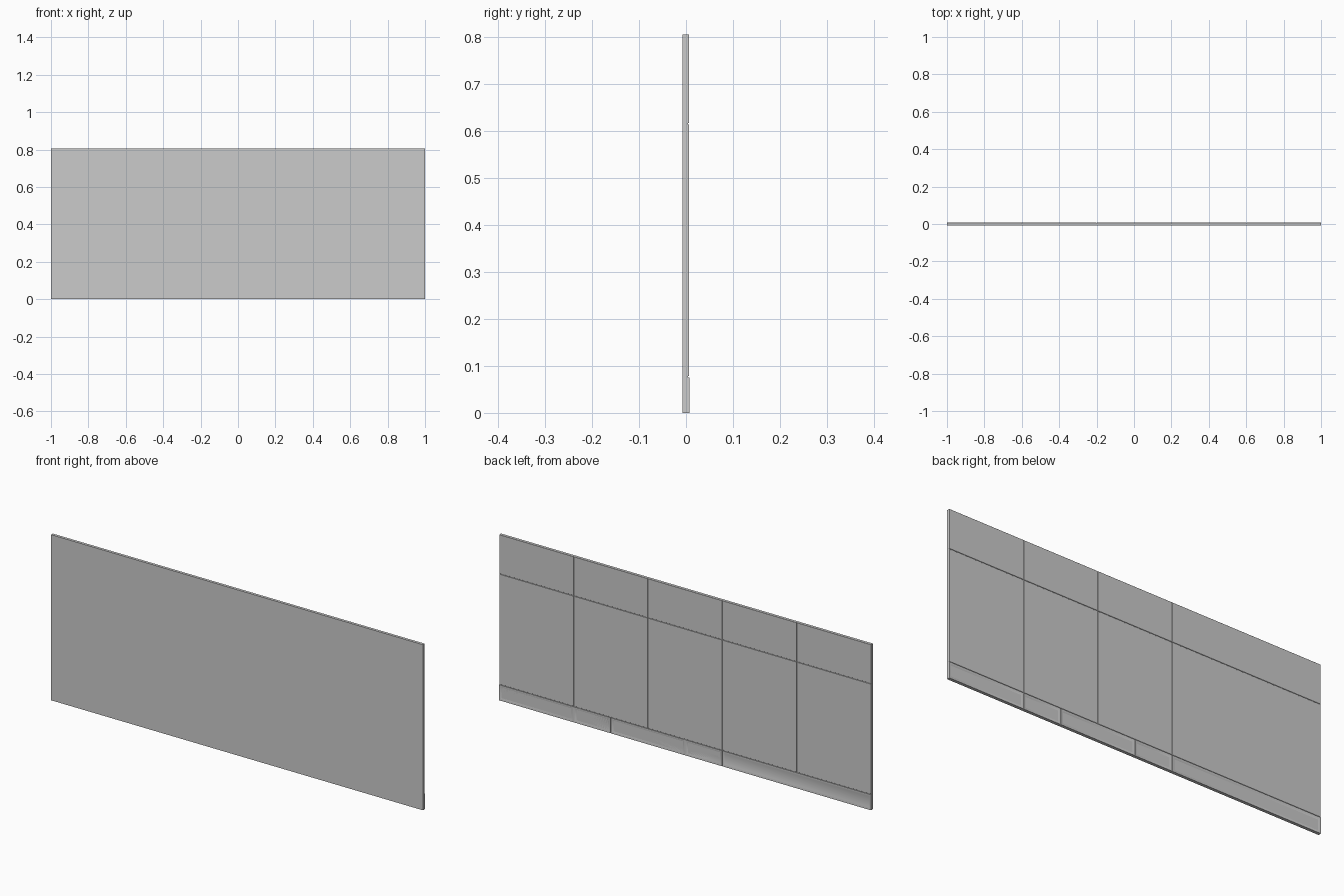
import bpy, bmesh

if "Cube" in bpy.data.objects:
    bpy.data.objects.remove(bpy.data.objects["Cube"])

W, H = 1.0, 0.805          # half width, height
FRONT, MID, BACK = -0.0075, 0.0045, 0.0068
GAP = 0.0015               # half of a seam


def finish(bm, name):
    bmesh.ops.recalc_face_normals(bm, faces=bm.faces)
    mesh = bpy.data.meshes.new(name)
    bm.to_mesh(mesh)
    bm.free()
    ob = bpy.data.objects.new(name, mesh)
    bpy.context.collection.objects.link(ob)
    return ob


def block(name, x0, x1, y0, y1, z0, z1, bevel=0.0, tray=0.0):
    """Box; optionally bevelled, or with its back face dished into a tray."""
    bm = bmesh.new()
    bmesh.ops.create_cube(bm, size=1)
    for v in bm.verts:
        v.co.x = x0 if v.co.x < 0 else x1
        v.co.y = y0 if v.co.y < 0 else y1
        v.co.z = z0 if v.co.z < 0 else z1
    bm.normal_update()
    back = max(bm.faces, key=lambda f: f.calc_center_median().y)
    if tray:
        bmesh.ops.inset_region(bm, faces=[back], thickness=0.005)
        bmesh.ops.inset_region(bm, faces=[back], thickness=0.012, depth=-tray)
    elif bevel:
        bmesh.ops.bevel(bm, geom=list(back.edges), offset=bevel,
                        segments=1, affect='EDGES')
    return finish(bm, name)


# Flat front sheet
block("front_sheet", -W, W, FRONT, MID, 0, H)

# Back cladding: upper and middle rows of five plates
columns = [-1.0, -0.6, -0.2, 0.2, 0.6, 1.0]
for row, z0, z1 in (("middle", 0.077 + GAP, 0.615 - GAP),
                    ("upper", 0.615 + GAP, H)):
    for i, (a, b) in enumerate(zip(columns, columns[1:])):
        x0 = a + (0.0005 if i else 0)
        x1 = b - (0.0005 if i < 4 else 0)
        block(f"{row}_back_plate_{i + 1}", x0, x1, MID, BACK, z0, z1, 0.0006)

# Bottom row of shallow trays of uneven length
splits = [-1.0, -0.2, 0.0, 0.4, 0.6, 1.0]
for i, (a, b) in enumerate(zip(splits, splits[1:])):
    ob = block(f"bottom_tray_{i + 1}", a + (0.001 if i else 0),
               b - (0.001 if i < 4 else 0), MID - 0.001, 0.0075,
               0.0, 0.077 - GAP, tray=0.003)
    bpy.context.view_layer.objects.active = ob
    ob.select_set(True)
    bpy.ops.object.shade_smooth_by_angle()
    ob.select_set(False)
